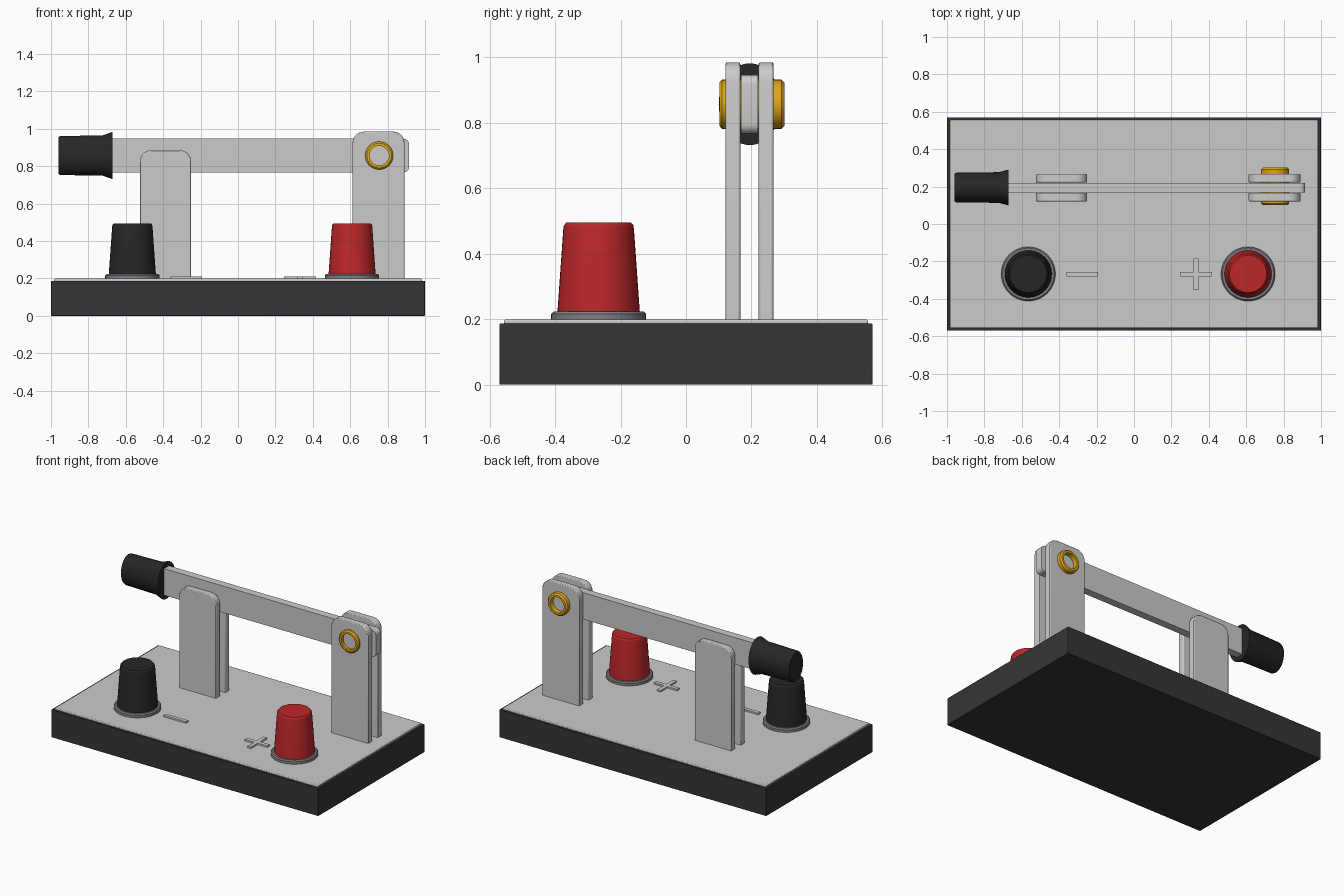
import bpy, bmesh
from math import pi, cos, sin, radians
from mathutils import Matrix

if "Cube" in bpy.data.objects:
    bpy.data.objects.remove(bpy.data.objects["Cube"])


def material(name, rgb):
    m = bpy.data.materials.new(name)
    m.diffuse_color = (*rgb, 1)
    m.use_nodes = True
    m.node_tree.nodes["Principled BSDF"].inputs["Base Color"].default_value = m.diffuse_color
    return m


DARK = material("dark_base", (0.035, 0.036, 0.04))
BLACK = material("black_plastic", (0.02, 0.02, 0.02))
RED = material("red_plastic", (0.5, 0.02, 0.022))
GOLD = material("brass", (0.75, 0.38, 0.01))
STEEL = material("washer_steel", (0.22, 0.22, 0.24))


def finish(name, bm, mat=None, smooth=True):
    bmesh.ops.recalc_face_normals(bm, faces=bm.faces)
    me = bpy.data.meshes.new(name)
    bm.to_mesh(me)
    bm.free()
    ob = bpy.data.objects.new(name, me)
    bpy.context.collection.objects.link(ob)
    if mat:
        me.materials.append(mat)
    if smooth:
        bpy.ops.object.select_all(action='DESELECT')
        ob.select_set(True)
        bpy.context.view_layer.objects.active = ob
        bpy.ops.object.shade_smooth_by_angle(angle=radians(30))
    return ob


def extrude(name, pts, axis, a, b, mat=None, bevel=0.0):
    """Extrude a 2D outline along y (points x,z) or z (points x,y)."""
    bm = bmesh.new()
    place = (lambda u, v: (u, a, v)) if axis == 'y' else (lambda u, v: (u, v, a))
    face = bm.faces.new([bm.verts.new(place(u, v)) for u, v in pts])
    res = bmesh.ops.extrude_face_region(bm, geom=[face])
    vs = [g for g in res['geom'] if isinstance(g, bmesh.types.BMVert)]
    d = b - a
    bmesh.ops.translate(bm, verts=vs, vec=(0, d, 0) if axis == 'y' else (0, 0, d))
    ob = finish(name, bm, mat)
    if bevel:
        mod = ob.modifiers.new("bevel", 'BEVEL')
        mod.width, mod.segments, mod.limit_method = bevel, 2, 'ANGLE'
        mod.angle_limit = radians(50)
    return ob


def outline(x0, x1, z0, z1, corners):
    """Rectangle with radii (lower right, upper right, upper left, lower left)."""
    pts = []
    spots = ((x1, z0, -1, 1), (x1, z1, -1, -1), (x0, z1, 1, -1), (x0, z0, 1, 1))
    for i, ((x, z, sx, sz), r) in enumerate(zip(spots, corners)):
        if not r:
            pts.append((x, z))
            continue
        for k in range(7):
            t = -pi / 2 + i * pi / 2 + k * pi / 12
            pts.append((x + sx * r + r * cos(t), z + sz * r + r * sin(t)))
    return pts


def lathe(name, profile, loc, axis='z', mat=None, scale=(1, 1, 1), closed=False, n=40):
    """Revolve (radius, height) points, then turn the axis onto x, y or z."""
    bm = bmesh.new()
    rings = [[bm.verts.new((r * cos(2 * pi * i / n), r * sin(2 * pi * i / n), h))
              for i in range(n)] for r, h in profile]
    pairs = list(zip(rings, rings[1:]))
    if closed:
        pairs.append((rings[-1], rings[0]))
    for a, b in pairs:
        for i in range(n):
            j = (i + 1) % n
            bm.faces.new((a[i], a[j], b[j], b[i]))
    if not closed:
        bm.faces.new(rings[0])
        bm.faces.new(rings[-1])
    rot = {'z': Matrix(), 'x': Matrix.Rotation(pi / 2, 4, 'Y'),
           'y': Matrix.Rotation(-pi / 2, 4, 'X')}[axis]
    bmesh.ops.transform(bm, verts=bm.verts,
                        matrix=Matrix.Translation(loc) @ Matrix.Diagonal((*scale, 1)) @ rot)
    return finish(name, bm, mat)


# base block and inset top plate
extrude("base", outline(-1, 1, -0.57, 0.57, (0,) * 4), 'z', 0, 0.187, DARK, 0.003)
extrude("top_plate", outline(-0.983, 0.983, -0.556, 0.556, (0,) * 4), 'z', 0.18, 0.199, None, 0.005)

# terminals: washer plus tapered knob
for label, x, mat in (("negative", -0.565, BLACK), ("positive", 0.61, RED)):
    lathe(label + "_washer", [(0.145, 0.195), (0.145, 0.216), (0.138, 0.223)],
          (x, -0.267, 0), mat=STEEL)
    lathe(label + "_knob", [(0.126, 0.22), (0.108, 0.475), (0.106, 0.487), (0.099, 0.495)],
          (x, -0.267, 0), mat=mat)

# raised polarity marks
extrude("minus_mark", outline(-0.36, -0.192, -0.281, -0.257, (0,) * 4), 'z', 0.195, 0.21)
a, w, cx, cy = 0.085, 0.013, 0.332, -0.269
cross = [(w, w), (w, a), (-w, a), (-w, w), (-a, w), (-a, -w),
         (-w, -w), (-w, -a), (w, -a), (w, -w), (a, -w), (a, w)]
extrude("plus_mark", [(cx + u, cy + v) for u, v in cross], 'z', 0.195, 0.21)

# paired upright plates for the contact clip and the hinge
for side, y0, y1 in (("front", 0.121, 0.166), ("back", 0.222, 0.267)):
    extrude("clip_plate_" + side, outline(-0.525, -0.25, 0.19, 0.885, (0, 0.06, 0.06, 0)),
            'y', y0, y1, None, 0.005)
    extrude("hinge_plate_" + side, outline(0.613, 0.89, 0.19, 0.985, (0, 0.06, 0.06, 0)),
            'y', y0, y1, None, 0.005)

# knife blade
extrude("blade", outline(-0.72, 0.915, 0.767, 0.947, (0.03, 0.03, 0, 0)), 'y', 0.168, 0.22)

# oval flared handle
lathe("handle", [(0.099, -0.96), (0.104, -0.95), (0.108, -0.722), (0.125, -0.675), (0.125, -0.671)],
      (0, 0.195, 0.857), 'x', BLACK, (1, 0.76, 1))

# hollow brass pivot bushing
lathe("pivot_bushing", [(0.052, 0.102), (0.066, 0.102), (0.075, 0.110), (0.075, 0.292),
                        (0.066, 0.301), (0.052, 0.301)],
      (0.755, 0, 0.857), 'y', GOLD, closed=True)
